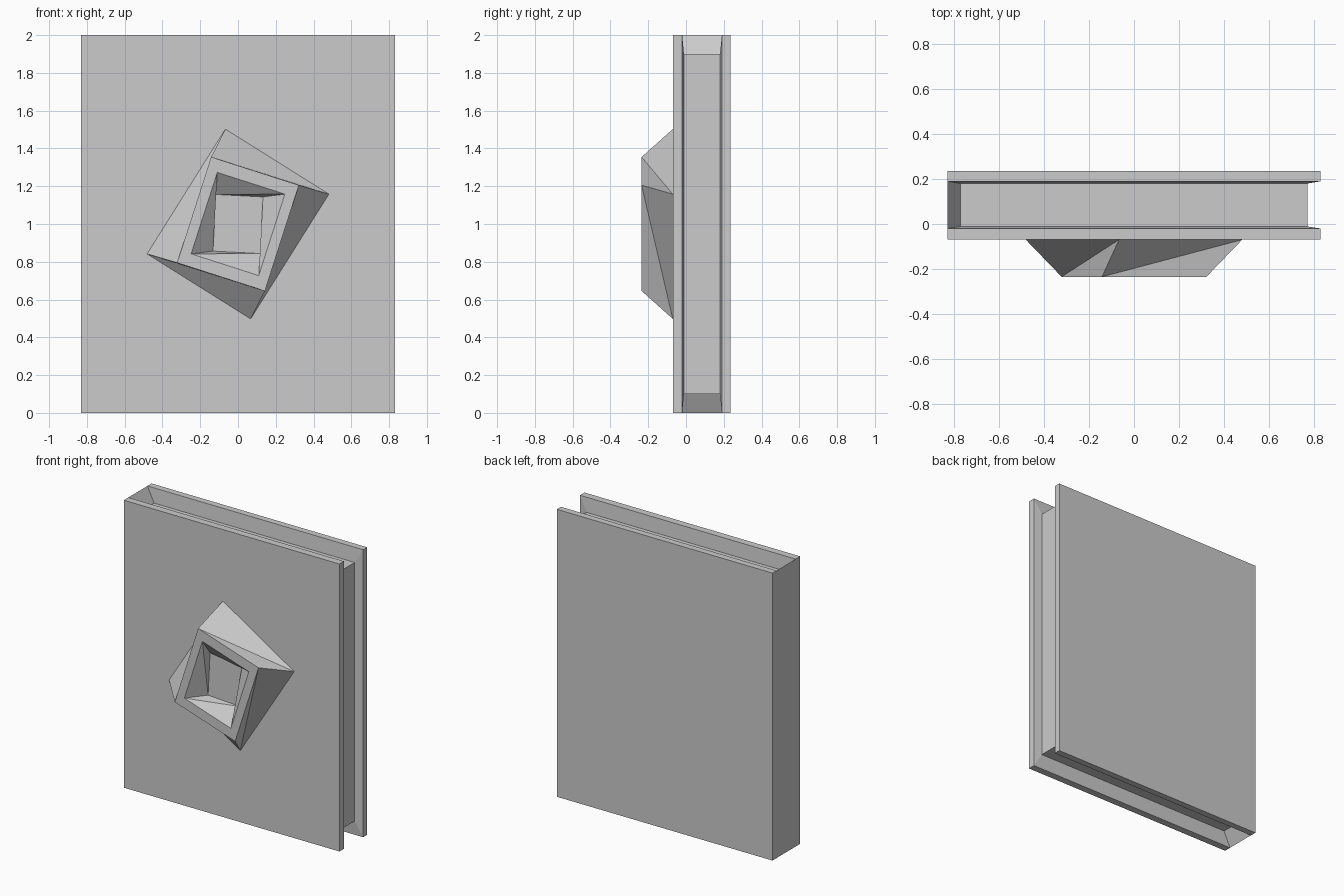
import bpy, bmesh, math

if "Cube" in bpy.data.objects:
    bpy.data.objects.remove(bpy.data.objects["Cube"])

W, H = 0.83, 1.0          # half width / half height of the covers
FRONT = -0.07


def ring(bm, y, sx, sz, deg=0.0):
    """Scaled, rotated copy of the cover rectangle: TL, TR, BR, BL."""
    c, s = math.cos(math.radians(deg)), math.sin(math.radians(deg))
    pts = [(-W * sx, H * sz), (W * sx, H * sz), (W * sx, -H * sz), (-W * sx, -H * sz)]
    return [bm.verts.new((x * c - z * s, y, 1 + x * s + z * c)) for x, z in pts]


def band(bm, a, b, sides=range(4)):
    for i in sides:
        j = (i + 1) % 4
        bm.faces.new((a[i], a[j], b[j], b[i]))


def twist_band(bm, a, b):
    for i in range(4):
        j = (i + 1) % 4
        bm.faces.new((a[i], a[j], b[i]))
        bm.faces.new((a[j], b[j], b[i]))


def finish(bm, name):
    bmesh.ops.recalc_face_normals(bm, faces=bm.faces)
    me = bpy.data.meshes.new(name)
    bm.to_mesh(me)
    bm.free()
    bpy.context.collection.objects.link(bpy.data.objects.new(name, me))


EMBLEM = (0.39, 0.39, -32.1)

# Book: two covers, flat spine on -x, page block recessed on the other three sides
bm = bmesh.new()
f0, f1, b1, b0 = [ring(bm, y, 1, 1) for y in (FRONT, -0.02, 0.19, 0.235)]
p0, p1 = [ring(bm, y, 0.93, 0.9) for y in (-0.011, 0.18)]
band(bm, f0, f1)
band(bm, b1, b0)
band(bm, f1, b1, [3])
bm.faces.new(b0)
edges = range(3)
band(bm, f1, p0, edges)
band(bm, p0, p1, edges)
band(bm, p1, b1, edges)
for k in (0, 3):
    bm.faces.new((f1[k], p0[k], p1[k], b1[k]))
# Front cover, open behind the emblem
twist_band(bm, f0, ring(bm, FRONT, *EMBLEM))
finish(bm, "book")

# Emblem: twisted raised frame with a counter-twisted hollow
bm = bmesh.new()
rings = [ring(bm, FRONT, *EMBLEM),
         ring(bm, -0.235, 0.294, 0.294, -17.8),
         ring(bm, -0.235, 0.2265, 0.2265, -17.8),
         ring(bm, -0.14, 0.15, 0.15, -3.0)]
twist_band(bm, rings[0], rings[1])
band(bm, rings[1], rings[2])
twist_band(bm, rings[2], rings[3])
bm.faces.new(rings[3])
bmesh.ops.recalc_face_normals(bm, faces=bm.faces)
if rings[3][0].link_faces and min(f.normal.y for f in bm.faces if set(f.verts) == set(rings[3])) > 0:
    bmesh.ops.reverse_faces(bm, faces=bm.faces)
me = bpy.data.meshes.new("cover_emblem")
bm.to_mesh(me)
bm.free()
bpy.context.collection.objects.link(bpy.data.objects.new("cover_emblem", me))
